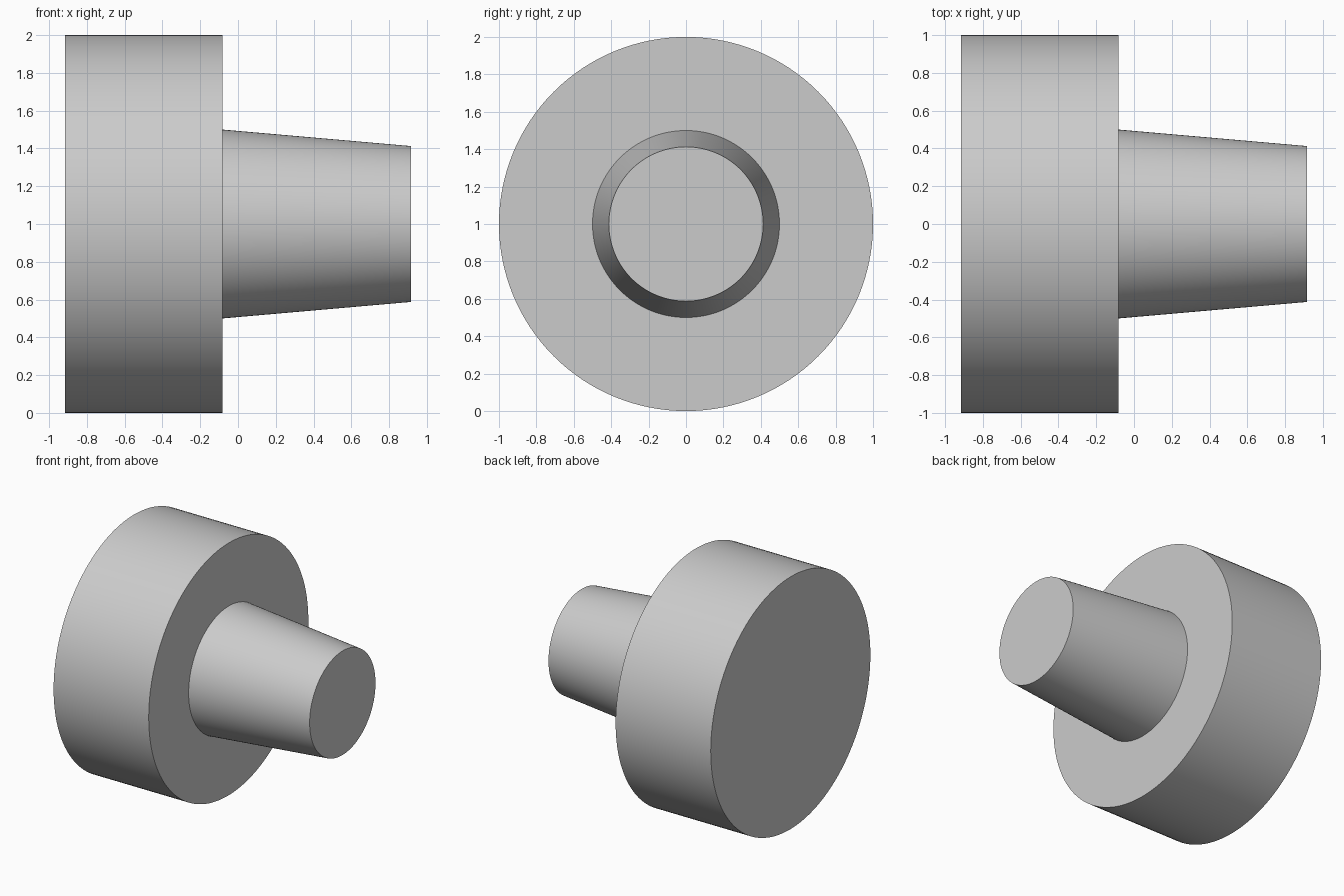
import bpy
import bmesh
from math import radians
from mathutils import Matrix, Vector

SEGMENTS = 128

cube = bpy.data.objects.get("Cube")
if cube:
    bpy.data.objects.remove(cube, do_unlink=True)

# Plain grey material
grey = bpy.data.materials.new("plain_grey")
grey.use_nodes = True
colour = (0.6, 0.6, 0.6, 1.0)
grey.diffuse_color = colour
grey.node_tree.nodes["Principled BSDF"].inputs["Base Color"].default_value = colour


def lathe(name, profile):
    """Spin (x, radius) points about the x axis at z = 1."""
    bm = bmesh.new()
    verts = [bm.verts.new((x, 0, r)) for x, r in profile]
    edges = [bm.edges.new(pair) for pair in zip(verts, verts[1:])]
    bmesh.ops.spin(bm, geom=verts + edges, cent=(0, 0, 0), axis=(1, 0, 0),
                   angle=radians(360), steps=SEGMENTS, use_duplicate=False)
    bmesh.ops.remove_doubles(bm, verts=bm.verts, dist=0.0001)
    bmesh.ops.recalc_face_normals(bm, faces=bm.faces)
    bmesh.ops.transform(bm, matrix=Matrix.Translation(Vector((0, 0, 1))), verts=bm.verts)
    mesh = bpy.data.meshes.new(name)
    bm.to_mesh(mesh)
    bm.free()
    mesh.materials.append(grey)
    obj = bpy.data.objects.new(name, mesh)
    bpy.context.collection.objects.link(obj)
    bpy.ops.object.select_all(action='DESELECT')
    obj.select_set(True)
    bpy.context.view_layer.objects.active = obj
    bpy.ops.object.shade_smooth_by_angle(angle=radians(30))
    return obj


# Wide disc with a tapered stem, turned as one solid
lathe("disc_with_tapered_stem", [
    (-0.917, 0), (-0.917, 1), (-0.083, 1),
    (-0.083, 0.5), (0.917, 0.4125), (0.917, 0),
])
